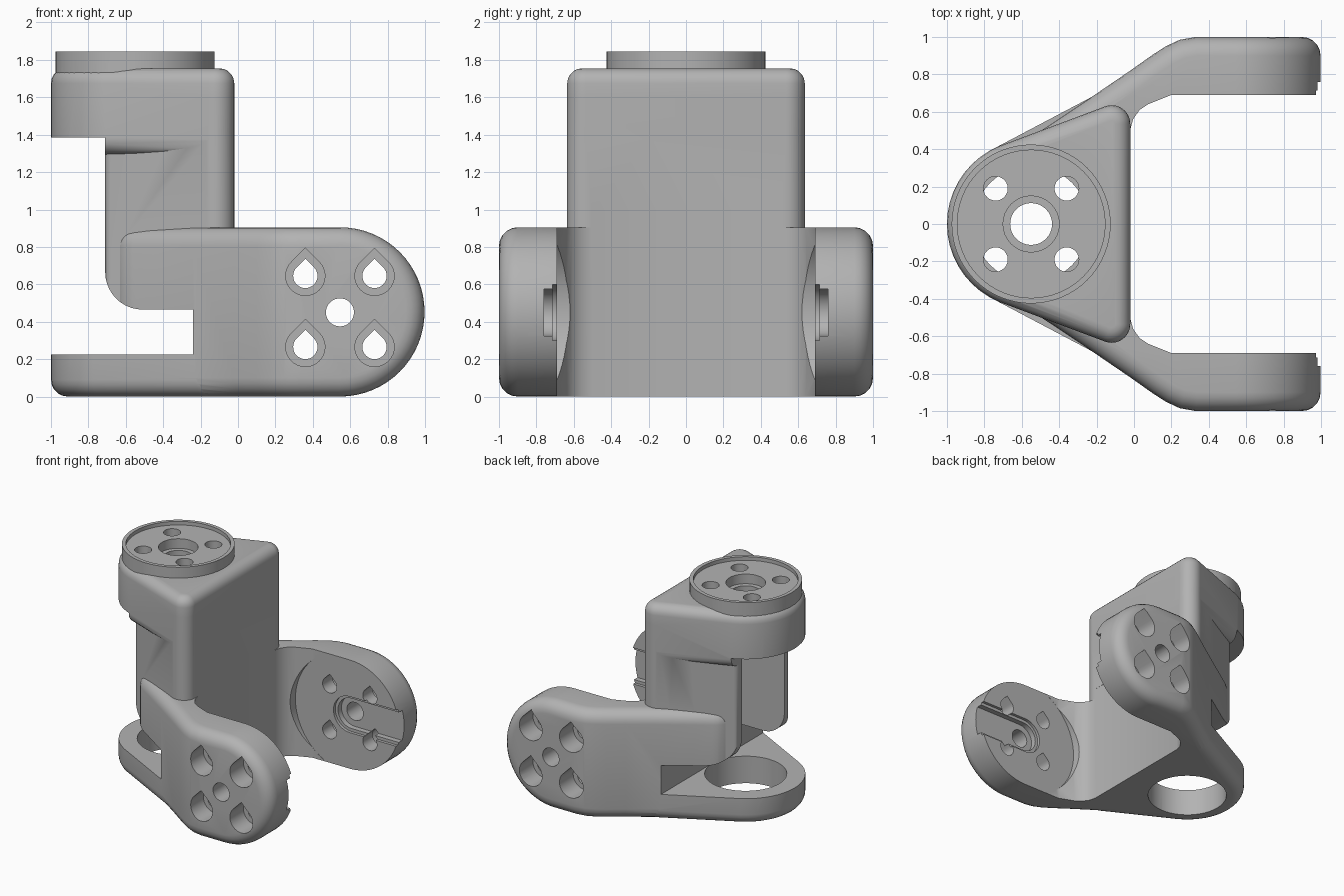
import bpy, bmesh
from math import sin, cos, pi, radians
from mathutils.geometry import convex_hull_2d

old = bpy.data.objects.get("Cube")
if old:
    bpy.data.objects.remove(old)

grey = bpy.data.materials.new("plain_grey")
grey.use_nodes = True
GREY = (0.45, 0.45, 0.45, 1)
grey.diffuse_color = GREY
grey.node_tree.nodes["Principled BSDF"].inputs["Base Color"].default_value = GREY


def arc(cx, cy, r, a0, a1, n):
    """Points along an arc, angles in degrees."""
    return [(cx + r * cos(radians(a0 + (a1 - a0) * i / n)),
             cy + r * sin(radians(a0 + (a1 - a0) * i / n))) for i in range(n + 1)]


def circle(cx, cy, r, n=48):
    return arc(cx, cy, r, 0, 360, n)[:-1]


def hull(*rings):
    pts = [p for ring in rings for p in ring]
    return [pts[i] for i in convex_hull_2d(pts)]


def teardrop(cx, cy, r):
    return arc(cx, cy, r, 135, 405, 24) + [(cx, cy + r * 2 ** 0.5)]


def mirrored(half):
    """Close a half outline by mirroring it in y."""
    return half + [(x, -y) for x, y in reversed(half)]


def prism(name, pts, lo, hi, axis="z"):
    """Extrude a flat outline along z or y."""
    bm = bmesh.new()
    place = (lambda p, h: (p[0], p[1], h)) if axis == "z" else (lambda p, h: (p[0], h, p[1]))
    rings = [[bm.verts.new(place(p, h)) for p in pts] for h in (lo, hi)]
    bm.faces.new(rings[0])
    bm.faces.new(rings[1])
    for i in range(len(pts)):
        j = (i + 1) % len(pts)
        bm.faces.new((rings[0][i], rings[0][j], rings[1][j], rings[1][i]))
    bmesh.ops.recalc_face_normals(bm, faces=bm.faces)
    mesh = bpy.data.meshes.new(name)
    bm.to_mesh(mesh)
    bm.free()
    ob = bpy.data.objects.new(name, mesh)
    bpy.context.collection.objects.link(ob)
    mesh.materials.append(grey)
    return ob


def apply(ob, mod):
    bpy.context.view_layer.objects.active = ob
    bpy.ops.object.modifier_apply(modifier=mod.name)


def combine(ob, tool, how):
    mod = ob.modifiers.new("combine", "BOOLEAN")
    mod.operation, mod.solver, mod.object = how, "EXACT", tool
    apply(ob, mod)
    bpy.data.objects.remove(tool)


def soften(ob, width):
    """Round the sharp rims."""
    mod = ob.modifiers.new("round", "BEVEL")
    mod.width, mod.segments = width, 5
    mod.limit_method, mod.angle_limit = "ANGLE", radians(40)
    mod.use_clamp_overlap = False
    apply(ob, mod)
    return ob


HUB, TIP, MID = -0.55, 0.545, 0.455

# Fork: plan outline crossed with a side profile that has a round end
half = [(-0.65, 0.40), (-0.45, 0.53), (-0.24, 0.67), (-0.02, 0.82), (0.1, 0.905),
        (0.17, 0.95), (0.245, 0.985), (0.33, 1.0), (1.2, 1.0)]
bracket = prism("motor_bracket", mirrored(half), 0.005, 0.91)
side = arc(TIP, MID + 0.0025, 0.4525, -90, 90, 32) + [(-1.2, 0.91 + 0.1), (-1.2, -0.1)]
side = [(-1.2, -0.1), (TIP, -0.1)] + side[:-2] + [(TIP, 1.01), (-1.2, 1.01)]
combine(bracket, prism("side_profile", side, -1.3, 1.3, "y"), "INTERSECT")
soften(bracket, 0.1)

# Ring plate, column and head
corners = [circle(-0.12, s * 0.535, 0.1) for s in (-1, 1)]
plate = prism("ring_plate", hull(circle(HUB, 0, 0.45), circle(-0.15, 0.55, 0.15),
                                 circle(-0.15, -0.55, 0.15)), 0.005, 0.45)
combine(bracket, soften(plate, 0.09), "UNION")
column = prism("column", hull(*corners, circle(-0.66, 0.31, 0.05),
                              circle(-0.66, -0.31, 0.05)), 0.15, 1.6)
combine(bracket, column, "UNION")
head = prism("head", hull(circle(HUB, 0, 0.45), *corners), 1.3, 1.76)
combine(bracket, soften(head, 0.08), "UNION")
combine(bracket, prism("top_disc", circle(HUB, 0, 0.425, 64), 1.5, 1.85), "UNION")


def cut(name, pts, lo, hi, axis="z"):
    combine(bracket, prism(name, pts, lo, hi, axis), "DIFFERENCE")


# Gap between the fork arms, with filleted corners and round clearance
gap = [(-0.021, 0.5), (-0.005, 0.56), (0.03, 0.61), (0.075, 0.64), (0.2, 0.69), (1.3, 0.69)]
cut("fork_gap", mirrored(gap), -0.1, 1.0)
cut("clearance", circle(TIP, MID, 0.5, 64), -0.691, 0.691, "y")

# Motor bay: open side, then the pocket between the two walls
bay = [(-1.3, 0.23), (-0.24, 0.23), (-0.24, 0.47)]
bay += arc(-0.51, 0.67, 0.2, 270, 180, 10) + [(-0.71, 1.39), (-1.3, 1.39)]
cut("bay_opening", bay, -1.2, 1.2, "y")
cut("bay_pocket", mirrored([(-1.2, 0.28), (-0.24, 0.28)]), 0.23, 1.39)
cut("plate_hole", circle(HUB, 0, 0.31), -0.1, 0.3)

# Top disc: recess, stepped centre bore and four screw holes
cut("disc_recess", circle(HUB, 0, 0.395, 64), 1.82, 2)
cut("centre_sink", circle(HUB, 0, 0.15, 32), 1.74, 2)
cut("centre_bore", circle(HUB, 0, 0.112, 32), 1.3, 2)
for sx in (-1, 1):
    for sy in (-1, 1):
        cut("screw_hole", circle(HUB + sx * 0.19, sy * 0.19, 0.065, 24), 1.3, 2)

# Each arm: teardrop screw holes, pivot hole and cable slot
for s in (-1, 1):
    for x in (TIP - 0.185, TIP + 0.185):
        for z in (0.27, 0.65):
            cut("screw_bore", teardrop(x, z, 0.065), *sorted((s * 0.6, s * 1.1)), "y")
            cut("screw_sink", teardrop(x, z, 0.105), *sorted((s * 0.82, s * 1.1)), "y")
    cut("pivot_hole", circle(TIP, MID, 0.075, 32), *sorted((s * 0.6, s * 1.1)), "y")
    for r, depth in ((0.15, 0.715), (0.125, 0.76)):
        slot = arc(TIP, MID, r, 90, 270, 16) + [(1.2, MID - r), (1.2, MID + r)]
        cut("cable_slot", slot, *sorted((s * 0.6, s * depth)), "y")

# Rest on the ground and smooth the rounded faces
for v in bracket.data.vertices:
    v.co.z -= 0.005
bpy.ops.object.select_all(action="DESELECT")
bracket.select_set(True)
bpy.context.view_layer.objects.active = bracket
bpy.ops.object.shade_smooth_by_angle(angle=radians(30))
